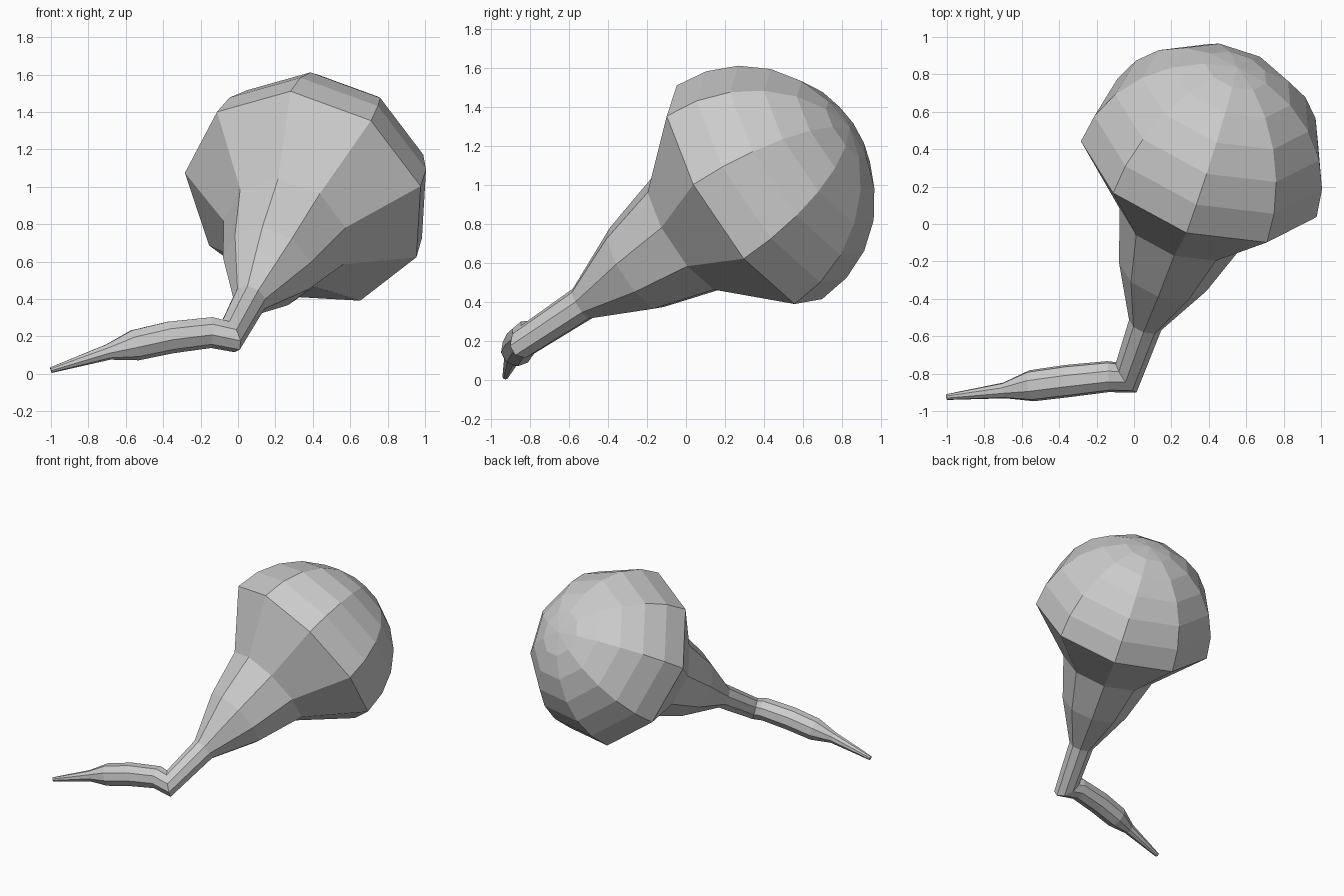
import bpy, bmesh
from math import cos, sin, radians, tau
from mathutils import Vector

if "Cube" in bpy.data.objects:
    bpy.data.objects.remove(bpy.data.objects["Cube"])

SIDES = 9
CENTRE = Vector((0.36, 0.30, 0.94))            # middle of the dome rim
AXIS = Vector((0.287, 0.80, 0.527)).normalized()
U = Vector((-0.119, -0.52, 0.847))
U = (U - AXIS * U.dot(AXIS)).normalized()
V = AXIS.cross(U)


def circle(c, u, v, r):
    return [c + r * (u * cos(tau * k / SIDES) + v * sin(tau * k / SIDES)) for k in range(SIDES)]


def skin(name, rings, tip=None):
    """Join rings of points with quads and close the far end."""
    bm = bmesh.new()
    loops = [[bm.verts.new(p) for p in ring] for ring in rings]
    for a, b in zip(loops, loops[1:]):
        for k in range(SIDES):
            j = (k + 1) % SIDES
            bm.faces.new((a[k], a[j], b[j], b[k]))
    if tip is None:
        bm.faces.new(loops[-1])
    else:
        top = bm.verts.new(tip)
        for k in range(SIDES):
            bm.faces.new((loops[-1][k], loops[-1][(k + 1) % SIDES], top))
    bmesh.ops.recalc_face_normals(bm, faces=bm.faces)
    mesh = bpy.data.meshes.new(name)
    bm.to_mesh(mesh)
    bm.free()
    bpy.context.collection.objects.link(bpy.data.objects.new(name, mesh))


# Bulb: flared neck, wide rim, then a half-sphere dome
R = 0.673
profile = [(-1.04, 0.092), (-0.70, 0.25), (-0.363, 0.348)]
profile += [(R * sin(radians(a)), R * cos(radians(a))) for a in range(0, 90, 15)]
skin("bulb", [circle(CENTRE + AXIS * t, U, V, r) for t, r in profile], CENTRE + AXIS * R)

# Stalk: straight stem, mitred bend, then a tapering tail
path = [(CENTRE - AXIS * 1.04, 0.092),
        (CENTRE - AXIS * 1.40, 0.08),
        (Vector((-0.14, -0.816, 0.223)), 0.084),
        (Vector((-0.36, -0.84, 0.197)), 0.088),
        (Vector((-0.55, -0.865, 0.155)), 0.085),
        (Vector((-0.695, -0.89, 0.117)), 0.043),
        (Vector((-1.0, -0.925, 0.02)), 0.016)]
u, v, rings = U, V, []
for i, (p, r) in enumerate(path):
    d_in = (p - path[max(i, 1) - 1][0]).normalized() if i else -AXIS
    d_out = (path[i + 1][0] - p).normalized() if i + 1 < len(path) else d_in
    n = (d_in + d_out).normalized()
    # slide the ring along its segment onto the mitre plane
    rings.append([q - d_in * ((q - p).dot(n) / d_in.dot(n)) for q in circle(p, u, v, r)])
    turn = d_in.rotation_difference(d_out)
    u, v = turn @ u, turn @ v
skin("stalk", rings)
